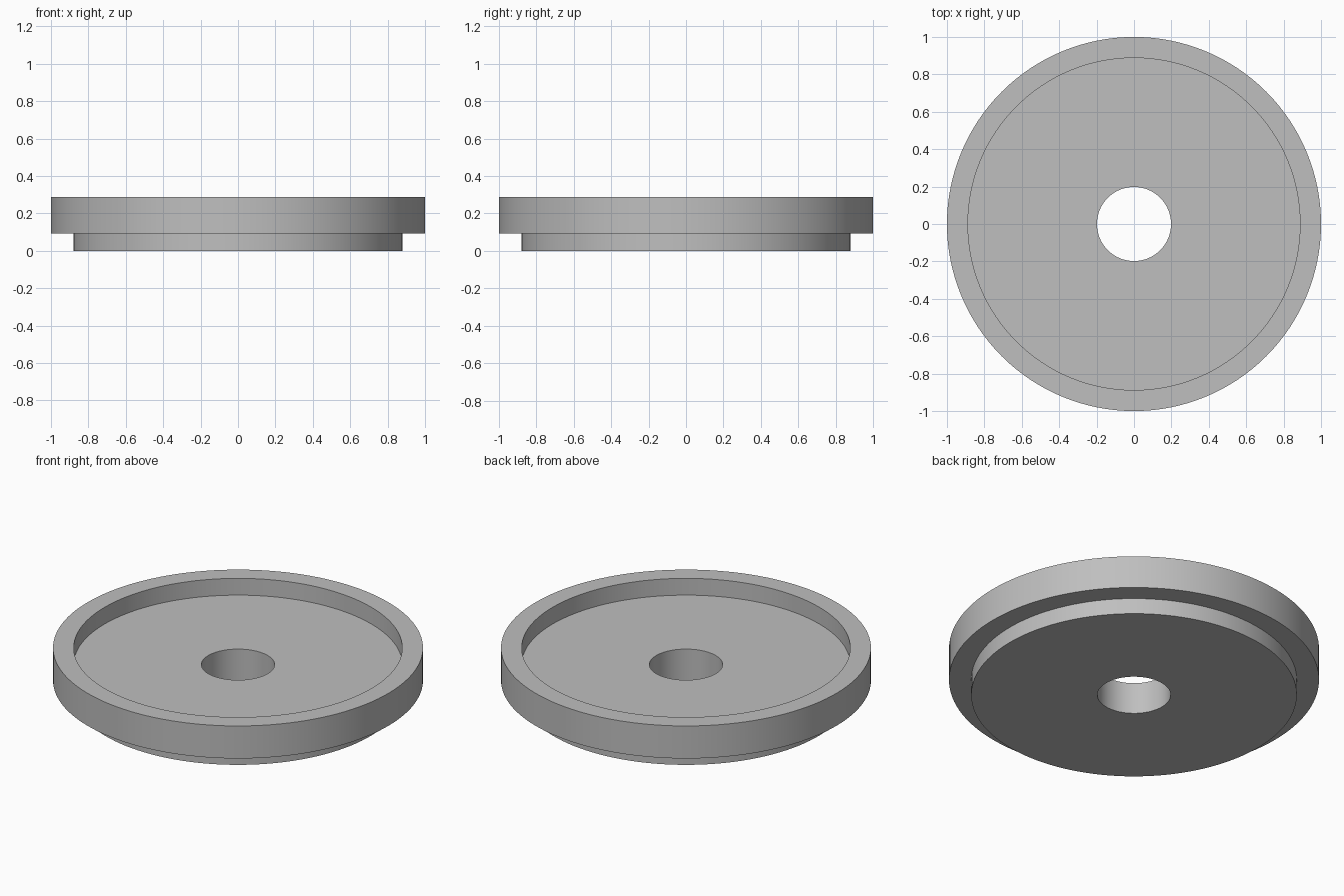
import bpy, bmesh, math
from mathutils import Matrix, Vector

cube = bpy.data.objects.get("Cube")
if cube:
    bpy.data.objects.remove(cube, do_unlink=True)

SEGMENTS = 128
HOLE_R, BASE_R, RECESS_R, RIM_R = 0.198, 0.88, 0.888, 1.0
LEDGE_Z, FLOOR_Z, TOP_Z = 0.094, 0.188, 0.288

# Single grey finish
grey = bpy.data.materials.new("plain_grey")
grey.use_nodes = True
colour = (0.52, 0.52, 0.52, 1.0)
grey.diffuse_color = colour
grey.node_tree.nodes["Principled BSDF"].inputs["Base Color"].default_value = colour


def lathe(name, profile, material):
    """Revolve a closed (radius, height) profile around z."""
    bm = bmesh.new()
    rings = []
    for i in range(SEGMENTS):
        turn = Matrix.Rotation(math.tau * i / SEGMENTS, 3, "Z")
        rings.append([bm.verts.new(turn @ Vector((r, 0, z))) for r, z in profile])
    count = len(profile)
    for i, ring in enumerate(rings):
        following = rings[(i + 1) % SEGMENTS]
        for j in range(count):
            k = (j + 1) % count
            bm.faces.new((ring[j], following[j], following[k], ring[k]))
    bmesh.ops.recalc_face_normals(bm, faces=bm.faces)
    mesh = bpy.data.meshes.new(name)
    bm.to_mesh(mesh)
    bm.free()
    mesh.materials.append(material)
    obj = bpy.data.objects.new(name, mesh)
    bpy.context.collection.objects.link(obj)
    bpy.ops.object.select_all(action="DESELECT")
    obj.select_set(True)
    bpy.context.view_layer.objects.active = obj
    bpy.ops.object.shade_smooth_by_angle(angle=math.radians(30))
    return obj


# Stepped disc: bored centre, narrower foot, raised rim around a recessed floor
lathe("stepped_disc", [
    (HOLE_R, 0), (BASE_R, 0), (BASE_R, LEDGE_Z), (RIM_R, LEDGE_Z),
    (RIM_R, TOP_Z), (RECESS_R, TOP_Z), (RECESS_R, FLOOR_Z), (HOLE_R, FLOOR_Z),
], grey)
